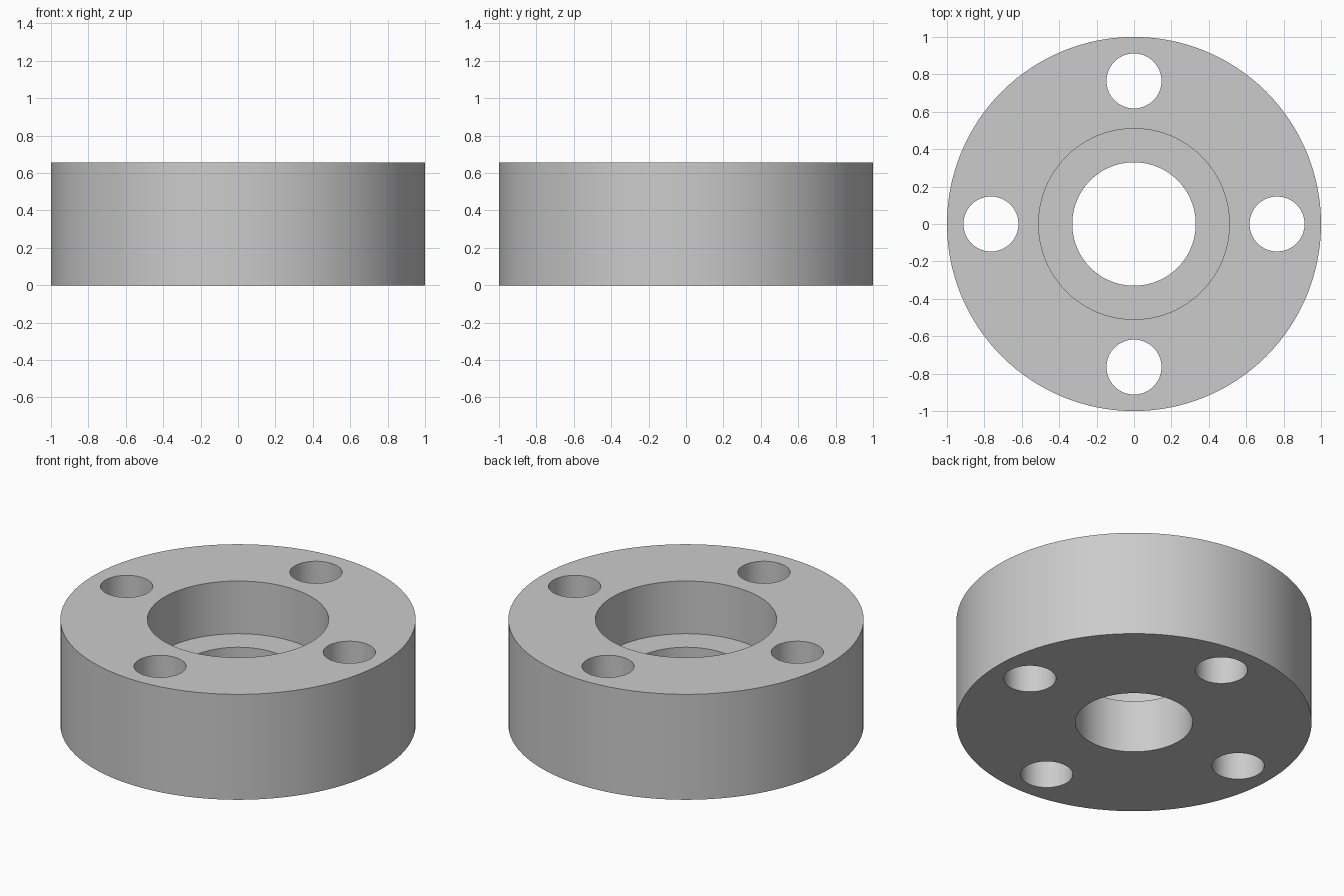
import bpy
from math import cos, sin, pi

RADIUS, HEIGHT = 1.0, 0.655
BORE_RADIUS = 0.33
RECESS_RADIUS, RECESS_FLOOR = 0.51, 0.3275
BOLT_RADIUS, BOLT_CIRCLE, BOLT_COUNT = 0.147, 0.765, 4
OVERSHOOT = 0.2

cube = bpy.data.objects.get("Cube")
if cube:
    bpy.data.objects.remove(cube, do_unlink=True)

# Material
grey = bpy.data.materials.new("plain grey")
grey.use_nodes = True
colour = (0.6, 0.6, 0.6, 1)
grey.diffuse_color = colour
grey.node_tree.nodes["Principled BSDF"].inputs["Base Color"].default_value = colour


def cylinder(name, radius, bottom, top, x=0, y=0, sides=96):
    bpy.ops.mesh.primitive_cylinder_add(
        vertices=sides, radius=radius, depth=top - bottom,
        location=(x, y, (top + bottom) / 2))
    obj = bpy.context.object
    obj.name = name
    obj.data.materials.append(grey)
    return obj


def cut(body, cutter):
    cutter.hide_render = True
    mod = body.modifiers.new(cutter.name, "BOOLEAN")
    mod.operation = "DIFFERENCE"
    mod.solver = "EXACT"
    mod.object = cutter
    bpy.context.view_layer.objects.active = body
    bpy.ops.object.modifier_apply(modifier=mod.name)
    bpy.data.objects.remove(cutter, do_unlink=True)


# Round flange body
flange = cylinder("flange", RADIUS, 0, HEIGHT, sides=128)

# Wide recess from the top, then the narrower through bore
cut(flange, cylinder("recess_cutter", RECESS_RADIUS, RECESS_FLOOR, HEIGHT + OVERSHOOT))
cut(flange, cylinder("bore_cutter", BORE_RADIUS, -OVERSHOOT, HEIGHT + OVERSHOOT))

# Ring of bolt holes
for i in range(BOLT_COUNT):
    angle = 2 * pi * i / BOLT_COUNT
    cut(flange, cylinder("bolt_hole_cutter", BOLT_RADIUS, -OVERSHOOT, HEIGHT + OVERSHOOT,
                         BOLT_CIRCLE * cos(angle), BOLT_CIRCLE * sin(angle), sides=64))

# Smooth walls with crisp rims
bpy.ops.object.select_all(action="DESELECT")
flange.select_set(True)
bpy.context.view_layer.objects.active = flange
bpy.ops.object.shade_smooth_by_angle()
